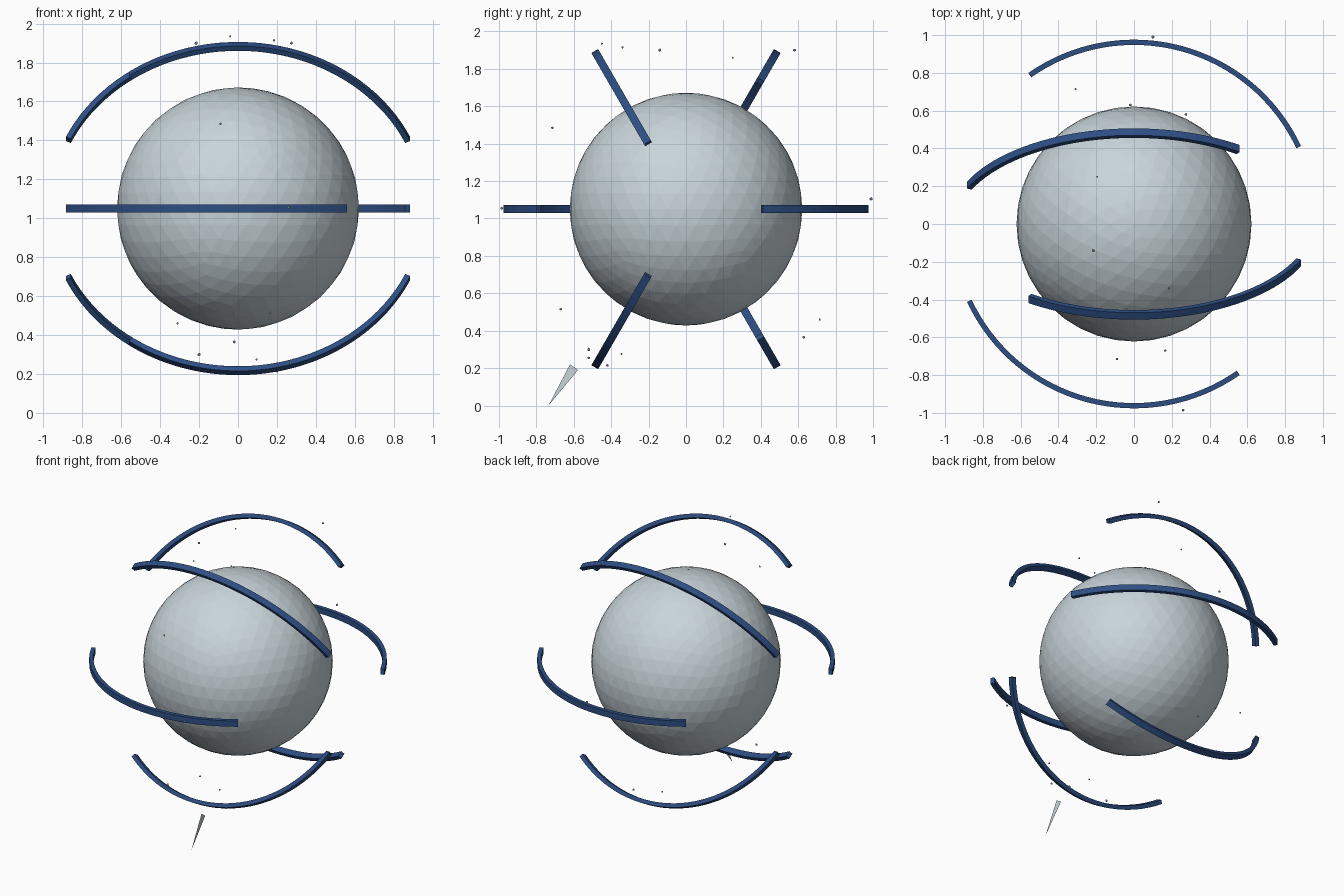
import bpy
import bmesh
from math import radians, cos, sin
from mathutils import Matrix, Vector

cube = bpy.data.objects.get("Cube")
if cube:
    bpy.data.objects.remove(cube, do_unlink=True)

CENTRE = Vector((0, 0, 1.05))


def make_material(name, rgb):
    mat = bpy.data.materials.new(name)
    mat.use_nodes = True
    color = (*rgb, 1)
    mat.diffuse_color = color
    mat.node_tree.nodes["Principled BSDF"].inputs["Base Color"].default_value = color
    return mat


def add_object(name, bm, mat):
    mesh = bpy.data.meshes.new(name)
    bm.to_mesh(mesh)
    bm.free()
    mesh.materials.append(mat)
    obj = bpy.data.objects.new(name, mesh)
    bpy.context.collection.objects.link(obj)
    return obj


pale_grey = make_material("pale_grey", (0.58, 0.66, 0.70))
navy_blue = make_material("navy_blue", (0.026, 0.076, 0.23))

# Faceted core sphere
bm = bmesh.new()
bmesh.ops.create_icosphere(bm, subdivisions=4, radius=0.622,
                           matrix=Matrix.Translation(CENTRE))
add_object("core_sphere", bm, pale_grey)


# Curved bar: a rectangular section swept along part of a circle
def arc_bar(name, matrix, inner=0.948, outer=0.976, half=0.021, steps=32):
    bm = bmesh.new()
    section = [(inner, -half), (outer, -half), (outer, half), (inner, half)]
    rings = []
    for i in range(steps + 1):
        a = radians(25 + 100 * i / steps)
        rings.append([bm.verts.new((r * cos(a), r * sin(a), z)) for r, z in section])
    for ring, following in zip(rings, rings[1:]):
        for k in range(4):
            n = (k + 1) % 4
            bm.faces.new((ring[k], ring[n], following[n], following[k]))
    bm.faces.new(rings[0])
    bm.faces.new(rings[-1])
    bmesh.ops.recalc_face_normals(bm, faces=bm.faces)
    bm.transform(matrix)
    return add_object(name, bm, navy_blue)


# Six bars around the x axis, every second one turned end for end
names = ["back", "upper_back", "upper_front", "front", "lower_front", "lower_back"]
for i, name in enumerate(names):
    turn = Matrix.Rotation(radians(60 * i), 4, 'X')
    flip = Matrix.Rotation(radians(180 * (i % 2)), 4, 'Y')
    arc_bar(name + "_arc", Matrix.Translation(CENTRE) @ turn @ flip)

# Floating specks
specks = [(-.04, -.45, 1.935), (.185, -.34, 1.915), (.275, .58, 1.90),
          (-.215, -.14, 1.90), (-.195, .25, 1.86), (-.09, -.715, 1.485),
          (.26, -.985, 1.055), (.1, .99, 1.105), (-.31, .715, .46),
          (.165, -.67, .515), (-.02, .63, .365), (-.2, -.52, .30),
          (.095, -.345, .275), (.27, -.52, .255), (.2, -.42, .215)]
bm = bmesh.new()
for i, place in enumerate(specks):
    bmesh.ops.create_icosphere(bm, subdivisions=1, radius=0.006 + 0.001 * (i % 4),
                               matrix=Matrix.Translation(place))
add_object("specks", bm, pale_grey)

# Thin upright shard below the front
bm = bmesh.new()
corners = [(-.735, 0), (-.577, .19), (-.62, .22)]
bm.faces.new([bm.verts.new((.142, y, z)) for y, z in corners])
add_object("shard", bm, pale_grey)
